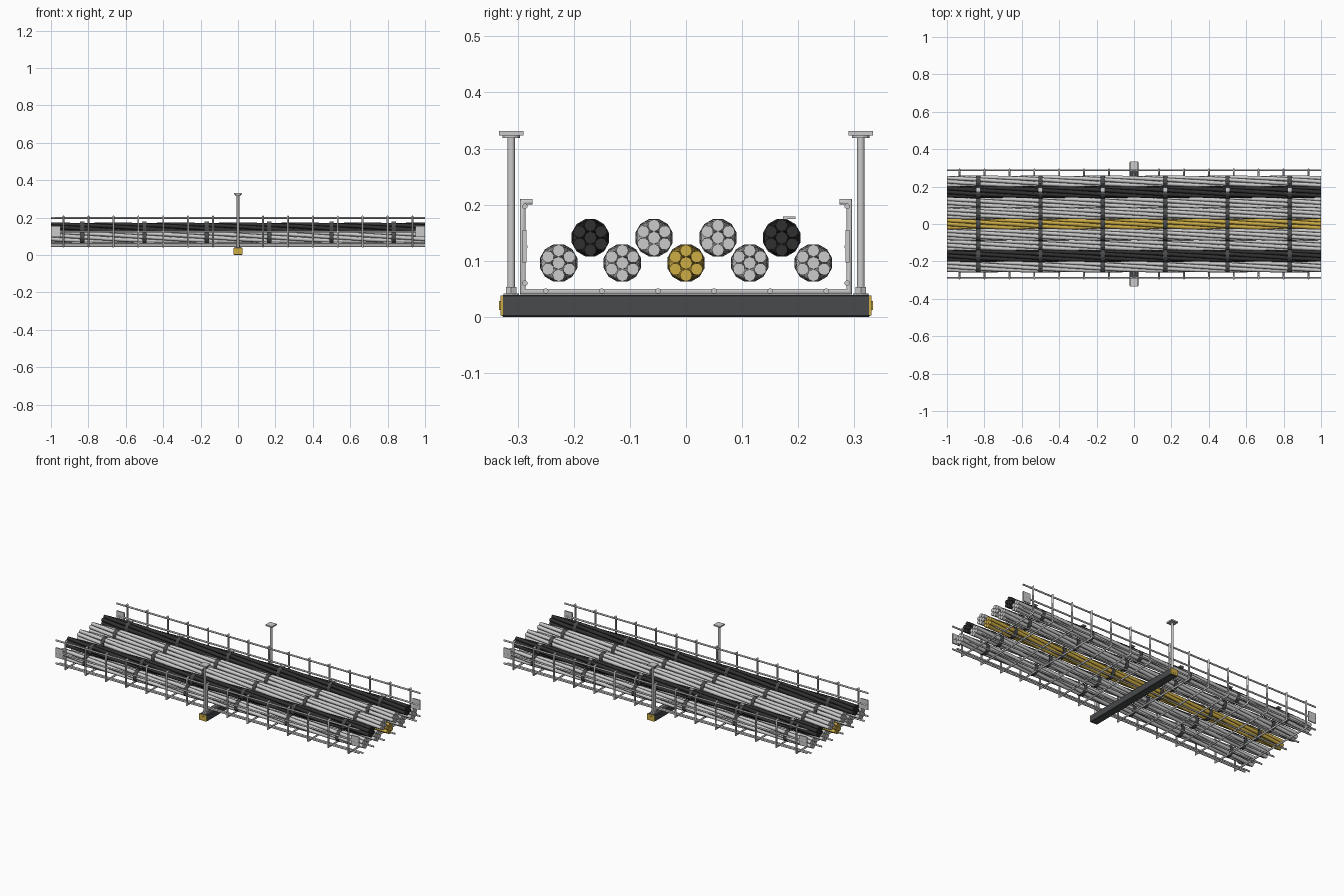
import bpy, bmesh, math
from mathutils import Vector

if "Cube" in bpy.data.objects:
    bpy.data.objects.remove(bpy.data.objects["Cube"])


def material(name, rgb):
    m = bpy.data.materials.new(name)
    m.diffuse_color = (*rgb, 1)
    m.use_nodes = True
    m.node_tree.nodes["Principled BSDF"].inputs["Base Color"].default_value = m.diffuse_color
    return m


GOLD = material("gold", (0.62, 0.42, 0.06))
BLACK = material("black", (0.03, 0.03, 0.03))
DARK = material("dark_grey", (0.065, 0.068, 0.072))


def finish(name, bm, mat=None, smooth=False):
    bmesh.ops.recalc_face_normals(bm, faces=bm.faces)
    me = bpy.data.meshes.new(name)
    bm.to_mesh(me)
    bm.free()
    ob = bpy.data.objects.new(name, me)
    bpy.context.collection.objects.link(ob)
    if mat:
        me.materials.append(mat)
    if smooth:
        bpy.context.view_layer.objects.active = ob
        ob.select_set(True)
        bpy.ops.object.shade_smooth_by_angle(angle=math.radians(50))
        ob.select_set(False)
    return ob


def add_box(bm, lo, hi):
    vs = bmesh.ops.create_cube(bm, size=1)["verts"]
    for v in vs:
        v.co = Vector([(a + b) / 2 + c * (b - a) for a, b, c in zip(lo, hi, v.co)])


def add_rings(bm, rings, closed=False):
    """Skin a list of rings of points; cap the ends unless the sweep is closed."""
    loops = [[bm.verts.new(p) for p in r] for r in rings]
    n = len(loops[0])
    pairs = list(zip(loops, loops[1:])) + ([(loops[-1], loops[0])] if closed else [])
    for a, b in pairs:
        for i in range(n):
            j = (i + 1) % n
            bm.faces.new((a[i], a[j], b[j], b[i]))
    if not closed:
        bm.faces.new(loops[0])
        bm.faces.new(loops[-1])


def add_tube(bm, pts, r, sides=8):
    """Mitred tube along a planar path."""
    pts = [Vector(p) for p in pts]
    rings = []
    for i, p in enumerate(pts):
        d0 = (p - pts[max(i - 1, 0)]).normalized()
        d1 = (pts[min(i + 1, len(pts) - 1)] - p).normalized()
        t = (d0 + d1).normalized()
        ref = Vector((1, 0, 0)) if abs(t.x) < 0.9 else Vector((0, 0, 1))
        u = ref.cross(t).normalized()
        w = t.cross(u)
        k = 1 / max(t.dot(d0 if i else d1), 0.3)
        rings.append([p + r * (u * k * math.cos(a) + w * math.sin(a))
                      for a in [math.tau * (s + 0.5) / sides for s in range(sides)]])
    add_rings(bm, rings)


# basket: U-shaped cross wires
WR = 0.0055
bm = bmesh.new()
for i in range(15):
    x = -0.933 + i * 0.1333
    half = [(0.274, 0.205), (0.291, 0.205), (0.291, 0.045)]
    path = [(x, -y, z) for y, z in half] + [(x, y, z) for y, z in reversed(half)]
    add_tube(bm, path, WR)
finish("basket_cross_wires", bm, smooth=True)

# basket: lengthwise wires along the floor and both sides
bm = bmesh.new()
for s in (-1, 1):
    for y, z in [(0.05, 0.046), (0.15, 0.046), (0.25, 0.046),
                 (0.287, 0.06), (0.287, 0.125), (0.287, 0.197)]:
        add_tube(bm, [(-1, s * y, z), (1, s * y, z)], 0.005)
finish("basket_long_wires", bm, smooth=True)

# splice plates at the four basket corners
bm = bmesh.new()
for sx in (-1, 1):
    for sy in (-1, 1):
        xs, ys = sorted((sx * 0.95, sx * 1.0)), sorted((sy * 0.284, sy * 0.291))
        add_box(bm, (xs[0], ys[0], 0.097), (xs[1], ys[1], 0.155))
finish("splice_plates", bm)

# cable bundles: six strands twisted around a core
BUNDLES = [(y, 0.096) for y in (-0.227, -0.1135, 0, 0.1135, 0.227)]
BUNDLES += [(y, 0.141) for y in (-0.1705, -0.057, 0.057, 0.1705)]
SEG, SIDES = 24, 8


def strand(bm, y, z, orbit, r, start):
    rings = []
    for i in range(SEG + 1):
        a = start + math.tau * i / SEG
        cy, cz = y + orbit * math.cos(a), z + orbit * math.sin(a)
        rings.append([(-1 + 2 * i / SEG, cy + r * math.cos(a + b), cz + r * math.sin(a + b))
                      for b in [math.tau * k / SIDES for k in range(SIDES)]])
    add_rings(bm, rings)


for n, (y, z) in enumerate(BUNDLES):
    bm = bmesh.new()
    strand(bm, y, z, 0, 0.0115, 0)
    for k in range(6):
        strand(bm, y, z, 0.022, 0.011, math.radians(30 + 60 * k))
    mat = GOLD if y == 0 else BLACK if abs(abs(y) - 0.1705) < 0.001 else None
    finish(f"cable_bundle_{n + 1}", bm, mat, smooth=True)

# cable ties: twelve-sided bands round every bundle, with one head per row
TIE_X = [s * x for s in (-1, 1) for x in (0.167, 0.5, 0.833)]
bands, heads = bmesh.new(), bmesh.new()
for x in TIE_X:
    for y, z in BUNDLES:
        rings = []
        for k in range(12):
            a = math.tau * (k + 0.5) / 12
            rings.append([(x + dx, y + r * math.cos(a), z + r * math.sin(a))
                          for dx, r in ((-0.011, 0.0325), (0.011, 0.0325),
                                        (0.011, 0.0345), (-0.011, 0.0345))])
        add_rings(bands, rings, closed=True)
    add_box(heads, (x - 0.012, 0.173, 0.1745), (x + 0.012, 0.195, 0.179))
finish("cable_tie_bands", bands, DARK)
finish("cable_tie_heads", heads)

# trapeze support bar under the basket, with end caps
bm = bmesh.new()
add_box(bm, (-0.023, -0.328, 0.0), (0.023, 0.328, 0.039))
bmesh.ops.bevel(bm, geom=bm.edges[:], offset=0.002, segments=1, affect='EDGES')
finish("support_bar", bm, DARK)
bm = bmesh.new()
for s in (-1, 1):
    ys = sorted((s * 0.326, s * 0.331))
    add_box(bm, (-0.024, ys[0], 0.002), (0.024, ys[1], 0.038))
    ys = sorted((s * 0.33, s * 0.333))
    add_box(bm, (-0.008, ys[0], 0.012), (0.008, ys[1], 0.028))
finish("support_bar_end_caps", bm, GOLD)

# hanger rods, nuts, washers and ceiling plates
rods, nuts, plates = bmesh.new(), bmesh.new(), bmesh.new()
for s in (-1, 1):
    y = s * 0.3115
    add_tube(rods, [(0, y, 0.03), (0, y, 0.325)], 0.007, 12)
    add_tube(nuts, [(0, y, 0.042), (0, y, 0.053)], 0.011, 6)
    add_tube(nuts, [(0, y, 0.038), (0, y, 0.042)], 0.014, 12)
    add_tube(nuts, [(0, y, 0.319), (0, y, 0.324)], 0.016, 12)
    add_box(plates, (-0.022, y - 0.022, 0.323), (0.022, y + 0.022, 0.331))
finish("hanger_rods", rods, smooth=True)
finish("hanger_nuts", nuts)
finish("ceiling_plates", plates)
